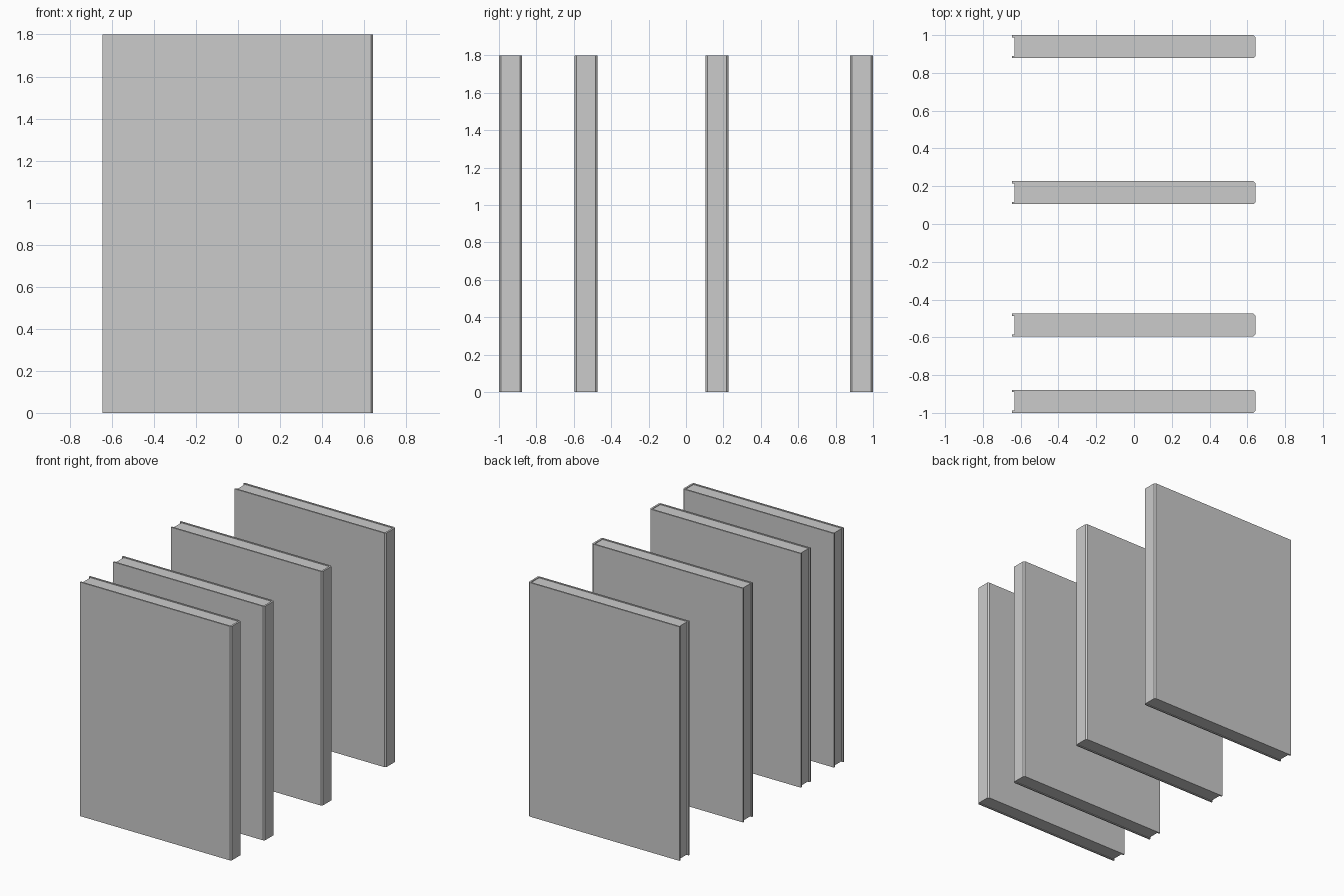
import bpy, bmesh

if "Cube" in bpy.data.objects:
    bpy.data.objects.remove(bpy.data.objects["Cube"])

HEIGHT = 1.8
X0, X1 = -0.645, 0.642     # fore edge and spine
DEPTH = 0.122              # book thickness
BOARD = 0.012              # cover thickness
CHAMFER = 0.01
RECESS = 0.005             # pages sit slightly inside the cover


def extrude_profile(name, points, z0, z1, y):
    bm = bmesh.new()
    face = bm.faces.new([bm.verts.new((px, py, z0)) for px, py in points])
    result = bmesh.ops.extrude_face_region(bm, geom=[face])
    top = [v for v in result["geom"] if isinstance(v, bmesh.types.BMVert)]
    bmesh.ops.translate(bm, verts=top, vec=(0, 0, z1 - z0))
    bmesh.ops.recalc_face_normals(bm, faces=bm.faces)
    mesh = bpy.data.meshes.new(name)
    bm.to_mesh(mesh)
    bm.free()
    obj = bpy.data.objects.new(name, mesh)
    obj.location.y = y
    bpy.context.collection.objects.link(obj)
    return obj


# U-shaped cover with chamfered spine corners, mirrored about y = 0
h = DEPTH / 2
half = [(X1, h - CHAMFER), (X1 - CHAMFER, h), (X0, h),
        (X0, h - BOARD), (X1 - BOARD - 0.002, h - BOARD)]
cover = half + [(px, -py) for px, py in reversed(half)]

# Page block filling the cover
p = h - BOARD
px0, px1 = X0 + 0.012, X1 - BOARD - 0.002
pages = [(px0, -p), (px1, -p), (px1, p), (px0, p)]

# Four books in a row
for i, y in enumerate((-0.939, -0.535, 0.166, 0.939), 1):
    extrude_profile(f"book_cover_{i}", cover, 0, HEIGHT, y)
    extrude_profile(f"book_pages_{i}", pages, RECESS, HEIGHT - RECESS, y)
